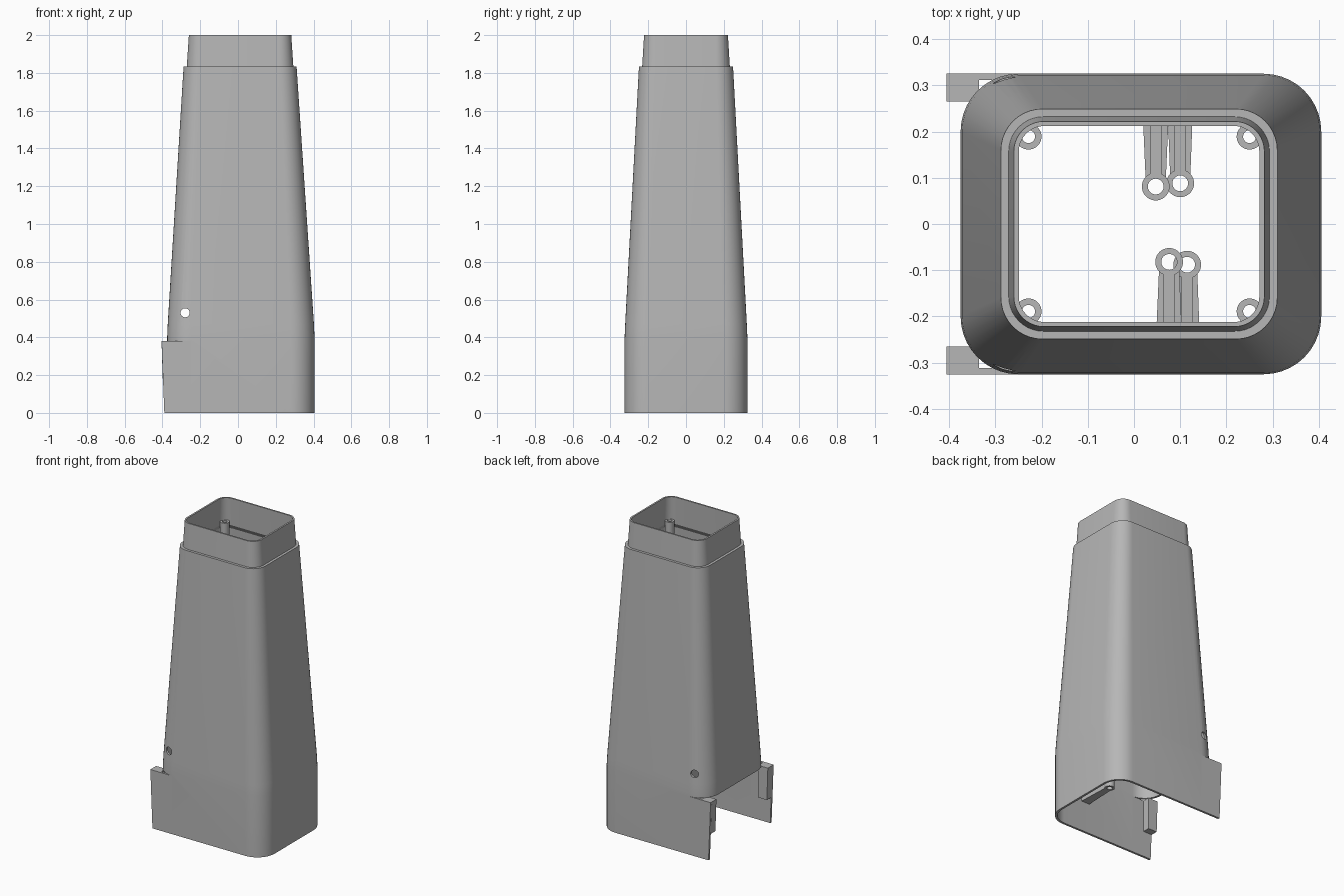
import bpy, bmesh, math
from mathutils import Matrix

cube = bpy.data.objects.get("Cube")
if cube:
    bpy.data.objects.remove(cube, do_unlink=True)

grey = bpy.data.materials.new("plain grey")
grey.use_nodes = True
COLOUR = (0.47, 0.47, 0.47, 1)
grey.diffuse_color = COLOUR
grey.node_tree.nodes["Principled BSDF"].inputs["Base Color"].default_value = COLOUR


def finish(name, bm, smooth=True):
    bmesh.ops.recalc_face_normals(bm, faces=bm.faces)
    mesh = bpy.data.meshes.new(name)
    bm.to_mesh(mesh)
    bm.free()
    obj = bpy.data.objects.new(name, mesh)
    bpy.context.collection.objects.link(obj)
    mesh.materials.append(grey)
    if smooth:
        shade(obj)
    return obj


def shade(obj):
    bpy.ops.object.select_all(action="DESELECT")
    obj.select_set(True)
    bpy.context.view_layer.objects.active = obj
    bpy.ops.object.shade_smooth_by_angle(angle=math.radians(25))


def rounded_ring(bm, z, cx, cy, hx, hy, r, steps=10):
    """Rounded rectangle of vertices at height z."""
    ring = []
    for k, (sx, sy) in enumerate([(1, 1), (-1, 1), (-1, -1), (1, -1)]):
        for i in range(steps + 1):
            a = math.pi / 2 * (k + i / steps)
            ring.append(bm.verts.new((cx + sx * (hx - r) + r * math.cos(a),
                                      cy + sy * (hy - r) + r * math.sin(a), z)))
    return ring


def closed_loft(name, sections, smooth=True):
    """Joins the sections in a loop, giving a hollow walled body."""
    bm = bmesh.new()
    rings = [rounded_ring(bm, *s) for s in sections]
    for a, b in zip(rings, rings[1:] + rings[:1]):
        for i in range(len(a)):
            j = (i + 1) % len(a)
            bm.faces.new((a[i], a[j], b[j], b[i]))
    bmesh.ops.remove_doubles(bm, verts=bm.verts, dist=1e-6)
    return finish(name, bm, smooth)


def tube(name, x, y, z0, z1, r, hole):
    o, h = r - 1e-5, hole - 1e-5
    return closed_loft(name, [(z0, x, y, r, r, o), (z1, x, y, r, r, o),
                              (z1, x, y, hole, hole, h), (z0, x, y, hole, hole, h)])


def solid(name, bottom, top, z0, z1):
    """Four-sided block between a bottom and a top outline."""
    bm = bmesh.new()
    lo = [bm.verts.new((x, y, z0)) for x, y in bottom]
    hi = [bm.verts.new((x, y, z1)) for x, y in top]
    bm.faces.new(lo)
    bm.faces.new(hi)
    for i in range(4):
        j = (i + 1) % 4
        bm.faces.new((lo[i], lo[j], hi[j], hi[i]))
    return finish(name, bm, False)


def rect(x0, x1, y0, y1):
    return [(x0, y0), (x1, y0), (x1, y1), (x0, y1)]


# Tapered hollow shell with a stepped neck
shell = closed_loft("tapered_shell", [
    (0, 0.015, 0, 0.39, 0.325, 0.125),
    (0.40, 0.015, 0, 0.39, 0.325, 0.125),
    (0.47, 0.015, 0, 0.387, 0.322, 0.124),
    (1.835, 0.011, 0, 0.299, 0.249, 0.09),
    (1.835, 0.011, 0, 0.282, 0.232, 0.075),
    (2.0, 0.011, 0, 0.271, 0.222, 0.065),
    (2.0, 0.011, 0, 0.26, 0.212, 0.055),
    (1.82, 0.011, 0, 0.268, 0.219, 0.06),
    (1.79, 0.011, 0, 0.288, 0.238, 0.08),
    (0.47, 0.015, 0, 0.373, 0.308, 0.11),
    (0.40, 0.015, 0, 0.376, 0.311, 0.111),
    (0, 0.015, 0, 0.376, 0.311, 0.111),
], smooth=False)

# Cutters: open lower end and cross hole
SEAM = -0.25
NOTCH = 0.38
notch = solid("notch_cutter", rect(-1, SEAM, -1, 1), rect(-1, SEAM, -1, 1), -0.5, NOTCH)
bm = bmesh.new()
bmesh.ops.create_cone(bm, cap_ends=True, segments=24, radius1=0.024, radius2=0.024, depth=2,
                      matrix=Matrix.Translation((-0.28, 0, 0.53)) @ Matrix.Rotation(math.pi / 2, 4, "X"))
hole = finish("hole_cutter", bm, False)
for cutter in (notch, hole):
    mod = shell.modifiers.new(cutter.name, "BOOLEAN")
    mod.operation = "DIFFERENCE"
    mod.solver = "EXACT"
    mod.object = cutter
    bpy.context.view_layer.objects.active = shell
    bpy.ops.object.modifier_apply(modifier=mod.name)
    bpy.data.objects.remove(cutter, do_unlink=True)
shade(shell)

# Flat side plates with inner blocks at the open end
for side, s in (("back", 1), ("front", -1)):
    solid(side + "_side_plate", rect(-0.39, SEAM, s * 0.311, s * 0.325),
          rect(-0.405, SEAM, s * 0.311, s * 0.325), 0, NOTCH)
    solid(side + "_plate_block", rect(-0.398, -0.335, s * 0.265, s * 0.312),
          rect(-0.405, -0.335, s * 0.265, s * 0.312), 0.17, NOTCH)

# Screw posts in the four neck corners
for x in (-0.228, 0.25):
    for y in (-0.189, 0.189):
        tube("neck_screw_post", x, y, 1.62, 1.85, 0.028, 0.014)


def wall_y(z):
    return 0.318 - 0.0537 * max(0, z - 0.43)


# Inner screw bosses, each carried by a gusset and a narrow rib
for x, y, z0, z1 in [(0.10, 0.088, 0.2, 0.42), (0.047, 0.081, 0.9, 1.12),
                     (0.115, -0.088, 0.2, 0.42), (0.076, -0.082, 0.9, 1.12)]:
    s = math.copysign(1, y)
    tube("inner_boss", x, y, z0, z1, 0.03, 0.017)

    def arm(z, near, far):
        a, b = y + s * 0.02, s * wall_y(z)
        return [(x - near, a), (x + near, a), (x + far, b), (x - far, b)]

    mid = z1 - 0.05
    solid("boss_gusset", arm(z0, 0.022, 0.03), arm(mid, 0.022, 0.03), z0, mid)
    solid("boss_rib", arm(mid, 0.012, 0.012), arm(z1, 0.012, 0.012), mid, z1)
